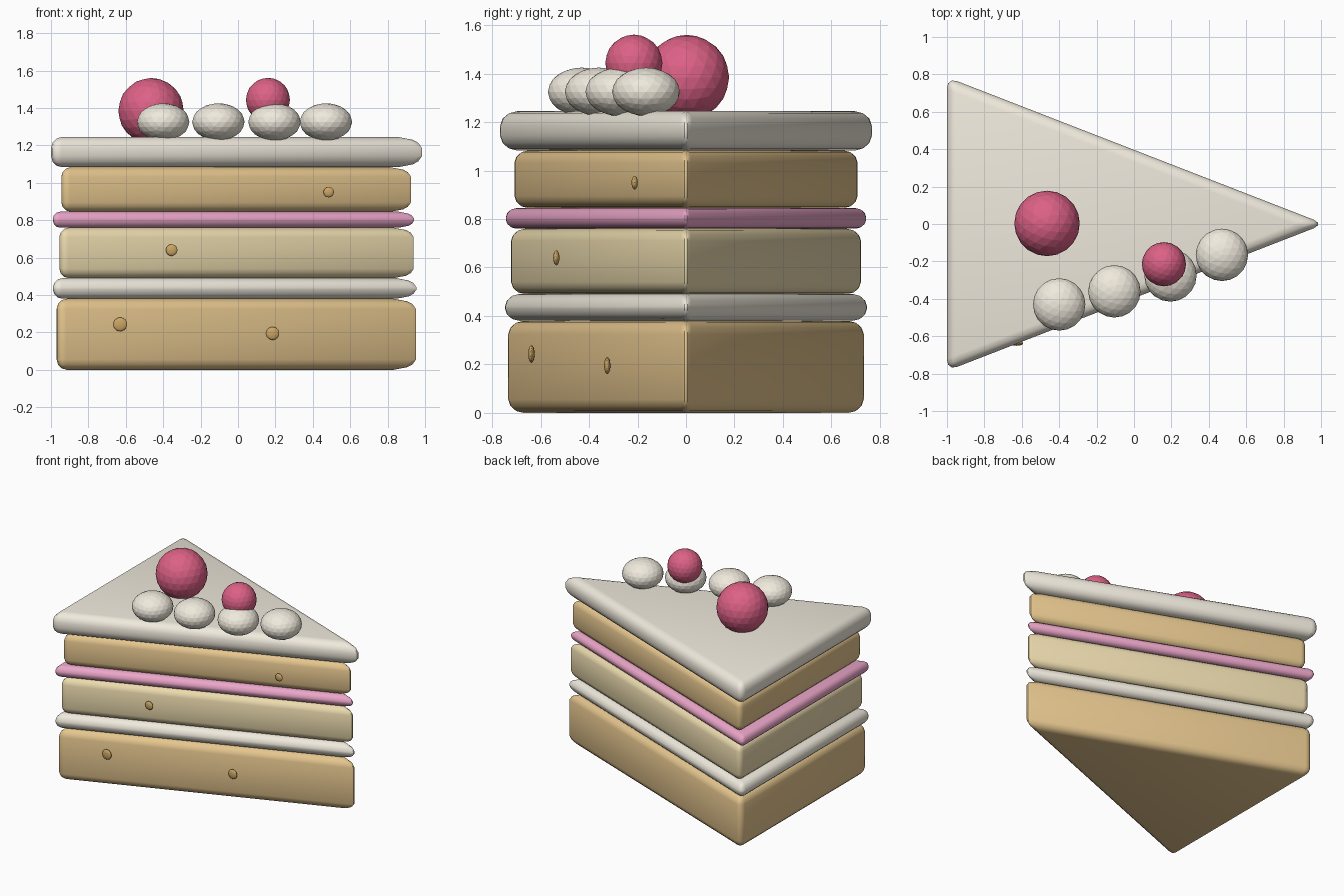
import bpy, bmesh, math

if "Cube" in bpy.data.objects:
    bpy.data.objects.remove(bpy.data.objects["Cube"])


def material(name, rgb):
    m = bpy.data.materials.new(name)
    m.diffuse_color = (*rgb, 1)
    m.use_nodes = True
    m.node_tree.nodes["Principled BSDF"].inputs["Base Color"].default_value = m.diffuse_color
    return m


SPONGE = material("sponge", (0.78, 0.56, 0.27))
LIGHT = material("light_sponge", (0.83, 0.70, 0.42))
CREAM = material("cream", (0.87, 0.82, 0.72))
PINK = material("jam", (0.83, 0.38, 0.58))
RED = material("berry", (0.72, 0.12, 0.24))
CRUMB = material("crumb", (0.60, 0.38, 0.13))


def wedge(name, back, tip, half, z0, z1, bevel, mat):
    """Triangular slice layer with rounded edges."""
    bm = bmesh.new()
    pts = [(back, -half), (tip, 0), (back, half)]
    face = bm.faces.new([bm.verts.new((x, y, z0)) for x, y in pts])
    ext = bmesh.ops.extrude_face_region(bm, geom=[face])
    for v in ext["geom"]:
        if isinstance(v, bmesh.types.BMVert):
            v.co.z = z1
    bmesh.ops.recalc_face_normals(bm, faces=bm.faces)
    mesh = bpy.data.meshes.new(name)
    bm.to_mesh(mesh)
    bm.free()
    ob = bpy.data.objects.new(name, mesh)
    bpy.context.collection.objects.link(ob)
    mesh.materials.append(mat)
    mod = ob.modifiers.new("round", "BEVEL")
    mod.width, mod.segments, mod.limit_method = bevel, 3, "NONE"
    bpy.ops.object.select_all(action="DESELECT")
    ob.select_set(True)
    bpy.context.view_layer.objects.active = ob
    bpy.ops.object.modifier_apply(modifier="round")
    bpy.ops.object.shade_smooth_by_angle(angle=math.radians(40))


def ball(name, loc, scale, mat):
    bpy.ops.mesh.primitive_ico_sphere_add(subdivisions=3, radius=1, location=loc)
    ob = bpy.context.object
    ob.name, ob.scale = name, scale
    ob.data.materials.append(mat)


# Cake layers, bottom to top
wedge("bottom_sponge", -0.97, 0.985, 0.75, 0, 0.38, 0.055, SPONGE)
wedge("cream_filling", -0.99, 0.985, 0.762, 0.38, 0.49, 0.05, CREAM)
wedge("middle_sponge", -0.955, 0.97, 0.737, 0.49, 0.76, 0.05, LIGHT)
wedge("jam_filling", -0.99, 0.965, 0.755, 0.76, 0.845, 0.038, PINK)
wedge("top_sponge", -0.945, 0.955, 0.723, 0.845, 1.083, 0.05, SPONGE)
wedge("frosting", -1.0, 1.02, 0.785, 1.083, 1.245, 0.06, CREAM)

# Cream dollops along the cut side
for i, (x, y) in enumerate([(-0.40, -0.43), (-0.105, -0.36), (0.195, -0.275), (0.47, -0.165)]):
    ball(f"cream_dollop_{i + 1}", (x, y, 1.325), (0.14, 0.14, 0.1), CREAM)

# Berries
ball("large_berry", (-0.465, 0.003, 1.385), (0.175,) * 3, RED)
ball("small_berry", (0.16, -0.215, 1.443), (0.118,) * 3, RED)

# Crumbs on the cut side
for i, (x, y, z, r) in enumerate([(-0.63, -0.638, 0.243, 0.037), (0.185, -0.325, 0.195, 0.035),
                                  (-0.355, -0.535, 0.64, 0.031), (0.485, -0.212, 0.95, 0.028)]):
    ball(f"crumb_{i + 1}", (x, y, z), (r, 0.013, r), CRUMB)
